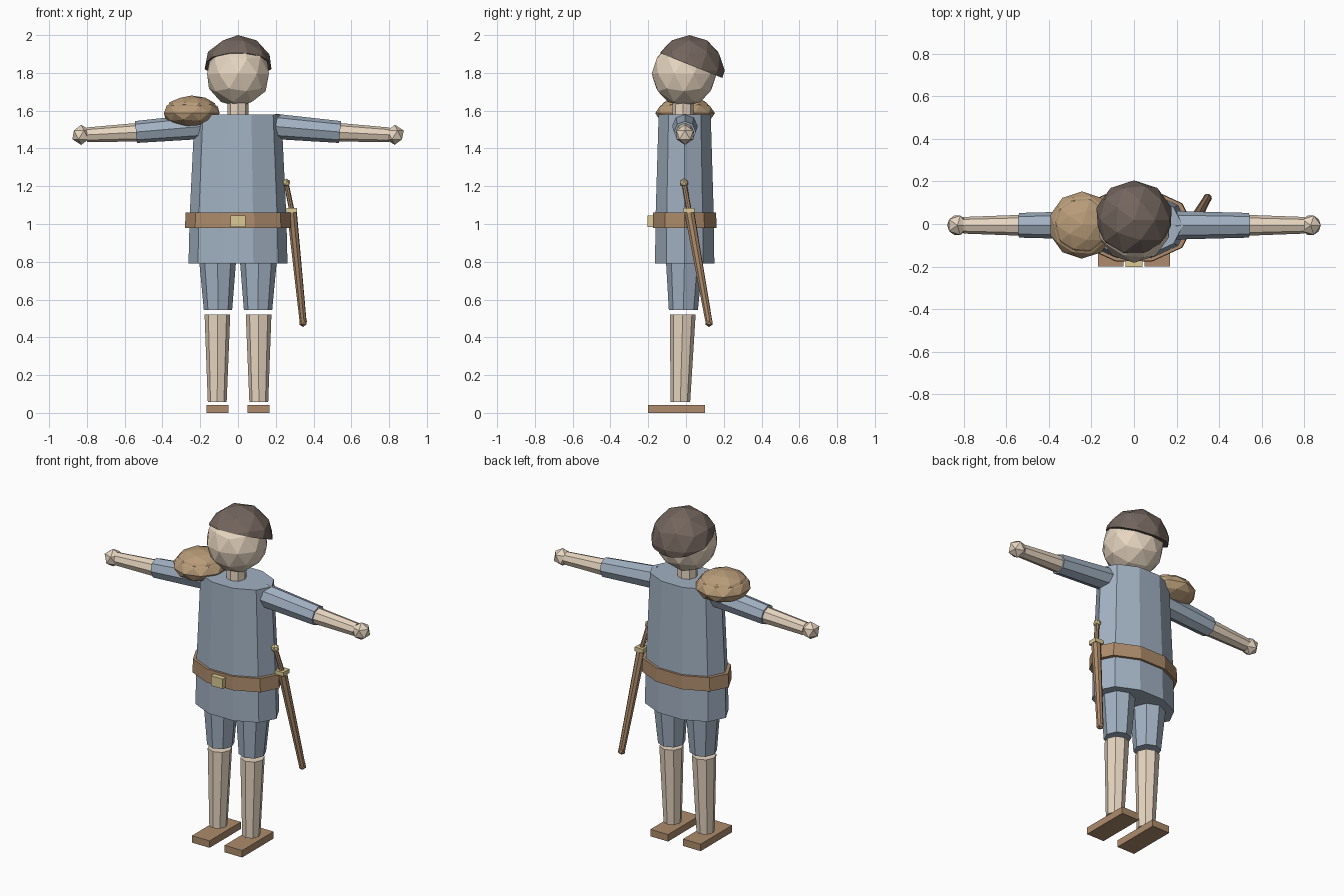
import bpy, bmesh, math
from mathutils import Vector, Matrix

if "Cube" in bpy.data.objects:
    bpy.data.objects.remove(bpy.data.objects["Cube"])


def material(name, rgb):
    m = bpy.data.materials.new(name)
    m.diffuse_color = (*rgb, 1)
    m.use_nodes = True
    m.node_tree.nodes["Principled BSDF"].inputs["Base Color"].default_value = m.diffuse_color
    return m


SKIN = material("skin", (0.80, 0.67, 0.53))
CLOTH = material("blue_cloth", (0.36, 0.44, 0.54))
HAIR = material("dark_hair", (0.17, 0.13, 0.11))
LEATHER = material("leather", (0.42, 0.26, 0.15))
FUR = material("fur", (0.48, 0.33, 0.19))
BRASS = material("brass", (0.72, 0.60, 0.30))


def finish(name, bm, mat):
    bmesh.ops.recalc_face_normals(bm, faces=bm.faces)
    me = bpy.data.meshes.new(name)
    bm.to_mesh(me)
    bm.free()
    me.materials.append(mat)
    ob = bpy.data.objects.new(name, me)
    bpy.context.collection.objects.link(ob)
    return ob


def loft(name, mat, rings, n):
    """Capped horizontal rings, each (x, y, z, rx, ry)."""
    bm = bmesh.new()
    loops = []
    for x, y, z, rx, ry in rings:
        loops.append([bm.verts.new((x + rx * math.cos(2 * math.pi * i / n),
                                    y + ry * math.sin(2 * math.pi * i / n), z))
                      for i in range(n)])
    for a, b in zip(loops, loops[1:]):
        for i in range(n):
            j = (i + 1) % n
            bm.faces.new((a[i], a[j], b[j], b[i]))
    bm.faces.new(loops[0][::-1])
    bm.faces.new(loops[-1])
    return finish(name, bm, mat)


def tube(name, mat, p0, p1, r0, r1, n=8):
    """Tapered tube between two points."""
    p0, p1 = Vector(p0), Vector(p1)
    d = p1 - p0
    mx = Matrix.Translation((p0 + p1) / 2) @ d.to_track_quat('Z', 'Y').to_matrix().to_4x4()
    bm = bmesh.new()
    bmesh.ops.create_cone(bm, cap_ends=True, segments=n, radius1=r0, radius2=r1,
                          depth=d.length, matrix=mx)
    return finish(name, bm, mat)


def ball(name, mat, c, r, sub=2, cut=None):
    """Faceted ellipsoid, optionally keeping only what lies above a plane (point, normal)."""
    bm = bmesh.new()
    bmesh.ops.create_icosphere(bm, subdivisions=sub, radius=1,
                               matrix=Matrix.Translation(c) @ Matrix.Diagonal((*r, 1)))
    if cut:
        res = bmesh.ops.bisect_plane(bm, geom=bm.verts[:] + bm.edges[:] + bm.faces[:],
                                     plane_co=cut[0], plane_no=cut[1], clear_inner=True)
        edges = [e for e in res['geom_cut'] if isinstance(e, bmesh.types.BMEdge)]
        bmesh.ops.edgeloop_fill(bm, edges=edges)
    return finish(name, bm, mat)


def box(name, mat, c, size, rot=None):
    mx = Matrix.Translation(c) @ (rot or Matrix()) @ Matrix.Diagonal((*size, 1))
    bm = bmesh.new()
    bmesh.ops.create_cube(bm, size=1, matrix=mx)
    return finish(name, bm, mat)


# head, hair cap sloping down to the back, neck
ball("head", SKIN, (0, -0.01, 1.795), (0.172, 0.172, 0.175))
ball("hair", HAIR, (0, 0.018, 1.813), (0.187, 0.187, 0.187),
     cut=((0, 0.02, 1.842), (0, 0.37, 0.93)))
loft("neck", SKIN, [(0, -0.015, 1.55, 0.057, 0.057), (0, -0.015, 1.66, 0.055, 0.055)], 8)

# tunic, belt and buckle
loft("tunic", CLOTH, [(0, -0.007, 0.79, 0.262, 0.165),
                      (0, -0.007, 1.04, 0.256, 0.162),
                      (0, -0.007, 1.58, 0.230, 0.145)], 10)
loft("belt", LEATHER, [(0, -0.007, 0.98, 0.281, 0.177), (0, -0.007, 1.062, 0.277, 0.175)], 10)
box("buckle", BRASS, (0, -0.188, 1.015), (0.08, 0.03, 0.06))

# fur shoulder piece on one shoulder
ball("shoulder_fur_lower", FUR, (-0.245, -0.005, 1.587), (0.155, 0.158, 0.077))
ball("shoulder_fur_upper", FUR, (-0.245, -0.005, 1.605), (0.138, 0.138, 0.075))

# arms and legs, both sides
for s, side in ((-1, "right"), (1, "left")):
    y = -0.006
    tube(side + "_sleeve", CLOTH, (s * 0.19, y, 1.517), (s * 0.54, y, 1.487), 0.067, 0.058)
    tube(side + "_forearm", SKIN, (s * 0.53, y, 1.486), (s * 0.80, y, 1.472), 0.049, 0.039)
    ball(side + "_hand", SKIN, (s * 0.83, y, 1.472), (0.053, 0.053, 0.053), sub=1)
    loft(side + "_breeches", CLOTH, [(s * 0.106, -0.014, 0.545, 0.075, 0.077),
                                     (s * 0.108, -0.008, 0.82, 0.099, 0.099)], 8)
    loft(side + "_shin", SKIN, [(s * 0.110, -0.030, 0.058, 0.050, 0.052),
                                (s * 0.109, -0.017, 0.522, 0.068, 0.068)], 8)
    box(side + "_shoe", LEATHER, (s * 0.109, -0.05, 0.021), (0.118, 0.30, 0.042))

# sheathed sword hanging at the hip
pommel, tip = Vector((0.255, -0.010, 1.217)), Vector((0.345, 0.122, 0.478))
axis = tip - pommel
rot = axis.to_track_quat('Z', 'Y').to_matrix().to_4x4()
guard = pommel.lerp(tip, 0.195) + Vector((0.012, 0, 0))
tube("scabbard", LEATHER, guard, tip, 0.027, 0.019)
ball("scabbard_tip", LEATHER, tip, (0.023, 0.023, 0.023), sub=1)
tube("sword_grip", LEATHER, pommel, guard, 0.013, 0.014)
ball("sword_pommel", BRASS, pommel, (0.024, 0.024, 0.024), sub=1)
box("sword_guard", BRASS, guard, (0.055, 0.058, 0.024))
